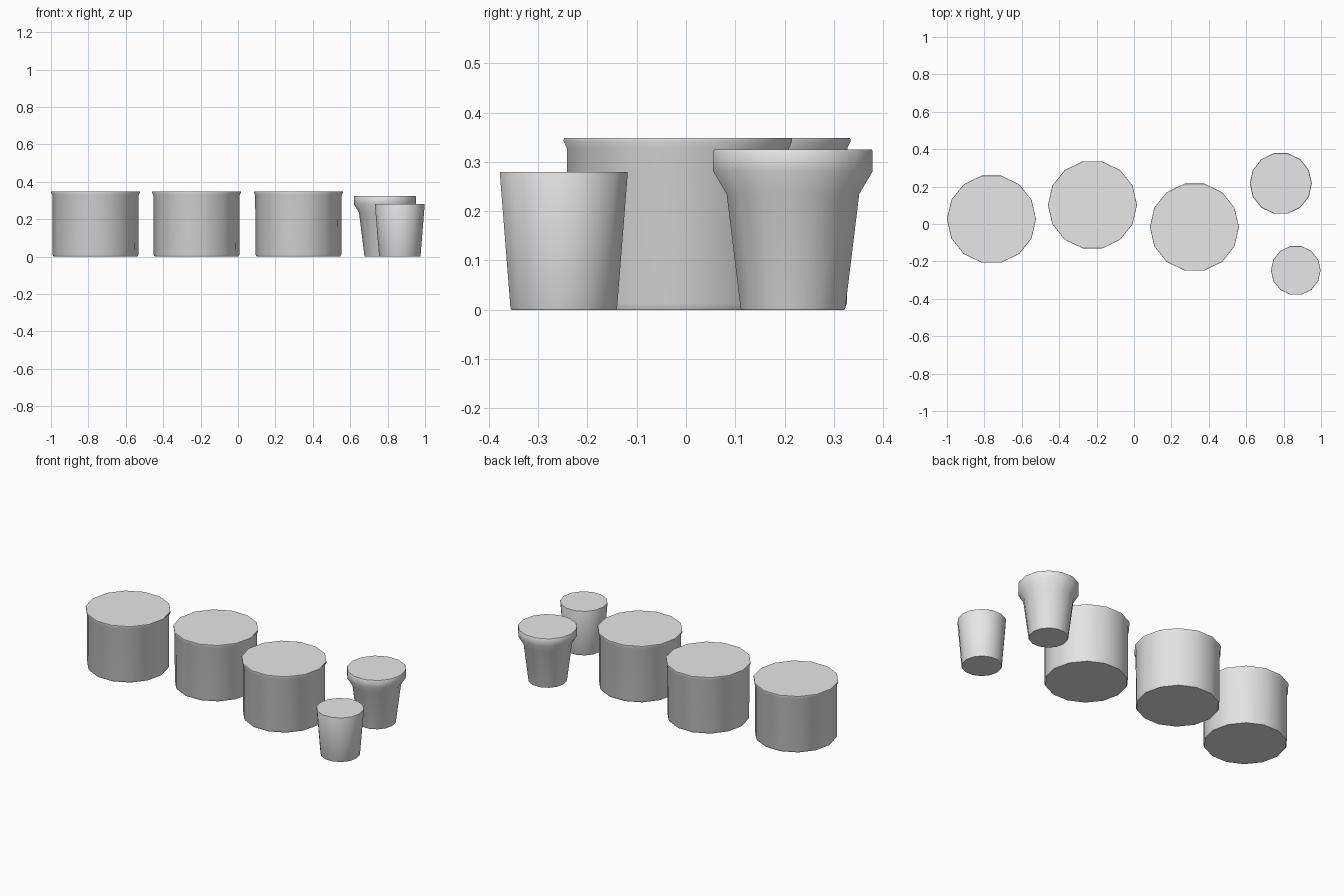
import bpy, bmesh
from math import sin, cos, pi, radians

SIDES = 14

cube = bpy.data.objects.get("Cube")
if cube:
    bpy.data.objects.remove(cube, do_unlink=True)

# Single plain grey
grey = bpy.data.materials.new("light_grey")
grey.use_nodes = True
colour = (0.8, 0.8, 0.8, 1)
grey.diffuse_color = colour
grey.node_tree.nodes["Principled BSDF"].inputs["Base Color"].default_value = colour


def turned(name, x, y, profile):
    """Closed, faceted vessel turned from (radius, height) points."""
    bm = bmesh.new()
    rings = [[bm.verts.new((r * cos(2 * pi * i / SIDES), r * sin(2 * pi * i / SIDES), z))
              for i in range(SIDES)] for r, z in profile]
    for low, high in zip(rings, rings[1:]):
        for i in range(SIDES):
            j = (i + 1) % SIDES
            bm.faces.new((low[i], low[j], high[j], high[i]))
    bm.faces.new(rings[0][::-1])
    bm.faces.new(rings[-1])
    mesh = bpy.data.meshes.new(name)
    bm.to_mesh(mesh)
    bm.free()
    mesh.materials.append(grey)
    obj = bpy.data.objects.new(name, mesh)
    bpy.context.collection.objects.link(obj)
    obj.location = (x, y, 0)
    bpy.ops.object.select_all(action='DESELECT')
    obj.select_set(True)
    bpy.context.view_layer.objects.active = obj
    bpy.ops.object.shade_smooth_by_angle(angle=radians(40))
    return obj


# Three wide pots with a slightly flared rim
pot = [(0.224, 0), (0.23, 0.012), (0.231, 0.328), (0.238, 0.342), (0.237, 0.348)]
turned("pot_right", -0.762, 0.026, pot)
turned("pot_middle", -0.222, 0.102, pot)
turned("pot_left", 0.323, -0.0165, pot)

# Cup with a thick collar
collared = [(0.107, 0), (0.109, 0.004), (0.138, 0.235), (0.166, 0.281),
            (0.166, 0.321), (0.164, 0.325)]
turned("collared_cup", 0.785, 0.217, collared)

# Small plain tapered cup
tapered = [(0.109, 0), (0.111, 0.004), (0.133, 0.276), (0.132, 0.28)]
turned("tapered_cup", 0.865, -0.248, tapered)
